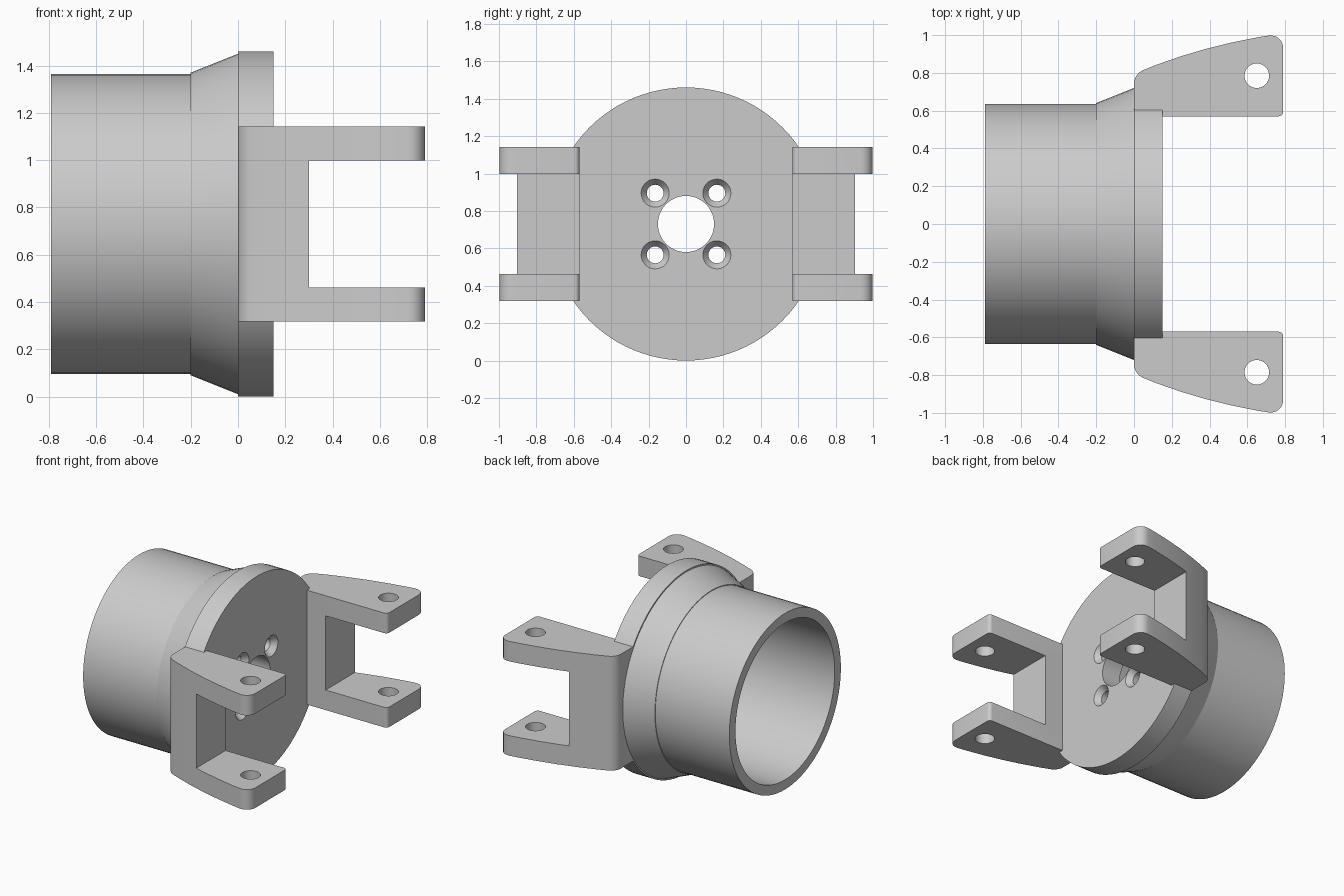
import bpy, bmesh
from math import pi, radians
from mathutils import Vector

cube = bpy.data.objects.get("Cube")
if cube:
    bpy.data.objects.remove(cube, do_unlink=True)

AXIS_Z = 0.73

grey = bpy.data.materials.new("plain grey")
grey.use_nodes = True
grey.diffuse_color = (0.6, 0.6, 0.6, 1)
grey.node_tree.nodes["Principled BSDF"].inputs["Base Color"].default_value = grey.diffuse_color


def finish(bm, name):
    bmesh.ops.remove_doubles(bm, verts=bm.verts, dist=1e-5)
    bmesh.ops.recalc_face_normals(bm, faces=bm.faces)
    mesh = bpy.data.meshes.new(name)
    bm.to_mesh(mesh)
    bm.free()
    mesh.materials.append(grey)
    obj = bpy.data.objects.new(name, mesh)
    bpy.context.collection.objects.link(obj)
    return obj


def lathe(name, profile, steps, y=0, z=AXIS_Z):
    """Revolve (x, radius) points about a line parallel to x."""
    bm = bmesh.new()
    verts = [bm.verts.new((x, y, z + r)) for x, r in profile]
    edges = [bm.edges.new(pair) for pair in zip(verts, verts[1:])]
    if profile[0][1] > 0:
        edges.append(bm.edges.new((verts[-1], verts[0])))
    bmesh.ops.spin(bm, geom=verts + edges, cent=(0, y, z), axis=(1, 0, 0),
                   angle=2 * pi, steps=steps, use_merge=True)
    return finish(bm, name)


def select_only(obj):
    bpy.ops.object.select_all(action='DESELECT')
    obj.select_set(True)
    bpy.context.view_layer.objects.active = obj


def cut(obj, cutter):
    cutter.hide_render = True
    mod = obj.modifiers.new("cut", 'BOOLEAN')
    mod.operation, mod.solver, mod.object = 'DIFFERENCE', 'EXACT', cutter
    select_only(obj)
    bpy.ops.object.modifier_apply(modifier=mod.name)
    bpy.data.objects.remove(cutter, do_unlink=True)


def smooth(obj):
    select_only(obj)
    bpy.ops.object.shade_smooth_by_angle(angle=radians(18))


# Hollow tube flaring into a flange with a central hole
housing = lathe("housing", [(-0.79, 0.635), (-0.2, 0.635), (-0.2, 0.64), (0, 0.72),
                            (0, 0.73), (0.15, 0.73), (0.15, 0.15), (0, 0.15),
                            (0, 0.565), (-0.79, 0.565)], 96)

# Four countersunk screw holes in the flange
for sy in (-1, 1):
    for sz in (-1, 1):
        cut(housing, lathe("screw_cutter",
                           [(-0.05, 0), (-0.05, 0.045), (0.11, 0.045),
                            (0.15, 0.075), (0.16, 0.0825), (0.16, 0)],
                           32, sy * 0.165, AXIS_Z + sz * 0.165))
smooth(housing)


# Forked hinge bracket: a curved outline extruded upward, then cut into two arms
def bracket(name, side):
    a, b, c = Vector((0, 0.795)), Vector((0.36, 0.95)), Vector((0.79, 1.01))
    curve = [a * (1 - t) ** 2 + b * 2 * t * (1 - t) + c * t * t
             for t in (i / 6 for i in range(7))]
    outline = [Vector((0, 0.57)), *curve, Vector((0.79, 0.57))]
    low, high = AXIS_Z - 0.412, AXIS_Z + 0.412
    bm = bmesh.new()
    face = bm.faces.new([bm.verts.new((p.x, side * p.y, low)) for p in outline])
    top = bmesh.ops.extrude_face_region(bm, geom=[face])["geom"]
    bmesh.ops.translate(bm, vec=(0, 0, high - low),
                        verts=[v for v in top if isinstance(v, bmesh.types.BMVert)])

    # Rounded upright corners
    for corner, radius in ((a, 0.05), (c, 0.08), (outline[-1], 0.025)):
        upright = [e for e in bm.edges if all(
            (Vector((v.co.x, side * v.co.y)) - corner).length < 1e-4 for v in e.verts)]
        bmesh.ops.bevel(bm, geom=upright, offset=radius, offset_type='OFFSET',
                        segments=6, profile=0.5, affect='EDGES')
    obj = finish(bm, name)

    # Gap between the arms
    bm = bmesh.new()
    bmesh.ops.create_cube(bm, size=1)
    bmesh.ops.scale(bm, vec=(1, 1, 0.535), verts=bm.verts)
    bmesh.ops.translate(bm, vec=(0.8, side * 0.8, AXIS_Z), verts=bm.verts)
    cut(obj, finish(bm, "gap_cutter"))

    # Hinge pin hole through both arms
    bm = bmesh.new()
    bmesh.ops.create_cone(bm, cap_ends=True, segments=40, radius1=0.065,
                          radius2=0.065, depth=2)
    bmesh.ops.translate(bm, vec=(0.65, side * 0.785, AXIS_Z), verts=bm.verts)
    cut(obj, finish(bm, "pin_cutter"))
    smooth(obj)


bracket("front_bracket", -1)
bracket("back_bracket", 1)
